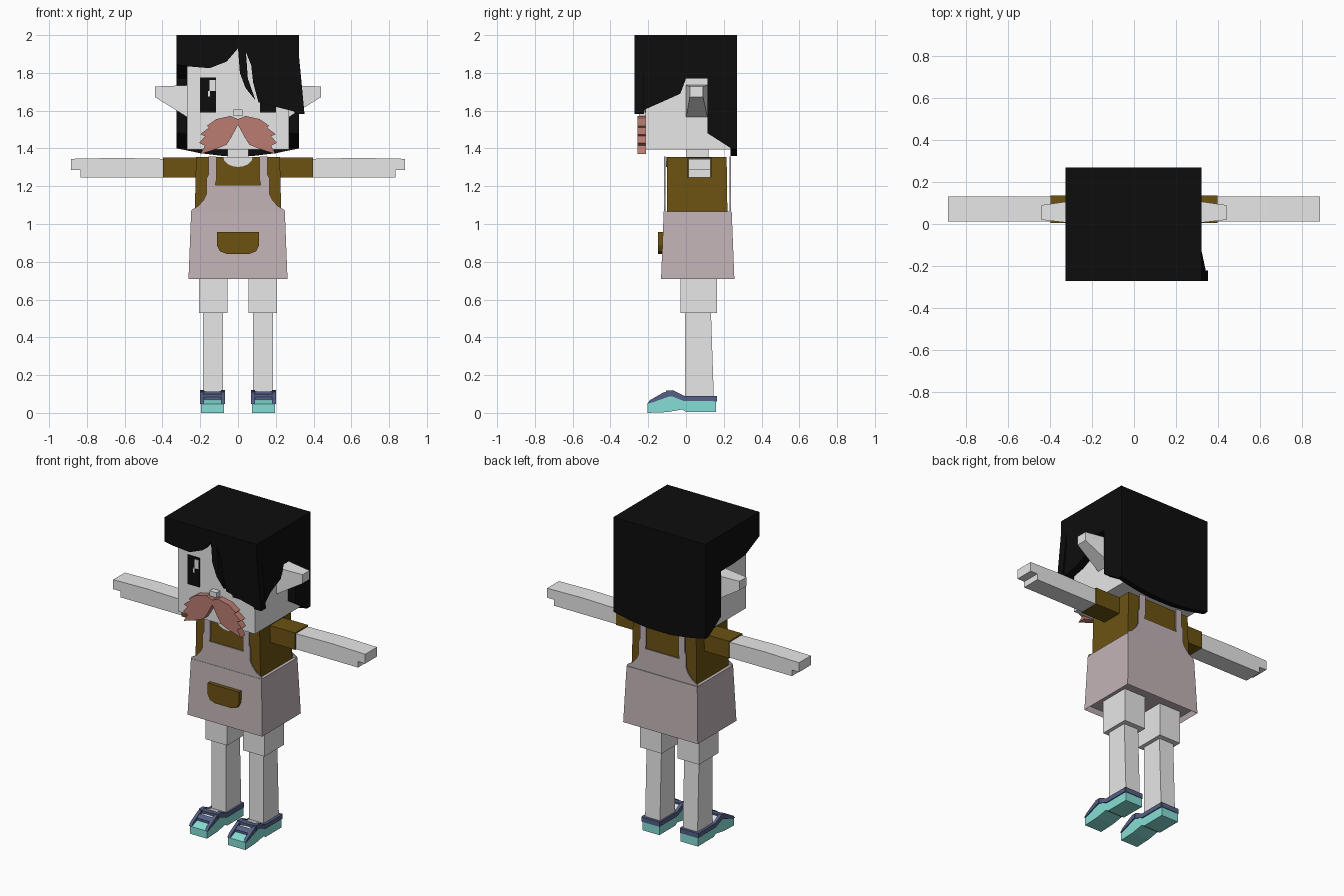
import bpy, bmesh, math

cube = bpy.data.objects.get("Cube")
if cube:
    bpy.data.objects.remove(cube, do_unlink=True)


def material(name, r, g, b):
    m = bpy.data.materials.new(name)
    m.use_nodes = True
    m.diffuse_color = (r, g, b, 1)
    bsdf = next(n for n in m.node_tree.nodes if n.type == 'BSDF_PRINCIPLED')
    bsdf.inputs["Base Color"].default_value = (r, g, b, 1)
    return m


SKIN = material("pale skin", .8, .8, .8)
WHITE = material("eye white", .95, .95, .95)
BLACK = material("black hair", .004, .004, .004)
BROWN = material("brown shirt", .15, .085, .006)
APRON = material("dusty apron", .54, .455, .475)
PINK = material("pink moustache", .49, .2, .165)
TEAL = material("teal sole", .24, .73, .67)
NAVY = material("navy trim", .09, .12, .24)


def loft(name, ring_a, ring_b, mat, mirror=False):
    """Solid between two matching rings of points."""
    bm = bmesh.new()
    a = [bm.verts.new(p) for p in ring_a]
    b = [bm.verts.new(p) for p in ring_b]
    bm.faces.new(a)
    bm.faces.new(b[::-1])
    n = len(a)
    for i in range(n):
        j = (i + 1) % n
        bm.faces.new((a[j], a[i], b[i], b[j]))
    bmesh.ops.recalc_face_normals(bm, faces=bm.faces)
    mesh = bpy.data.meshes.new(name)
    bm.to_mesh(mesh)
    bm.free()
    mesh.materials.append(mat)
    ob = bpy.data.objects.new(name, mesh)
    bpy.context.collection.objects.link(ob)
    if mirror:
        ob.modifiers.new("mirror", 'MIRROR')
    return ob


def prism(name, pts, axis, lo, hi, mat, mirror=False):
    """Flat profile extruded along an axis."""
    place = {'x': lambda p, d: (d, p[0], p[1]),
             'y': lambda p, d: (p[0], d, p[1]),
             'z': lambda p, d: (p[0], p[1], d)}[axis]
    return loft(name, [place(p, lo) for p in pts], [place(p, hi) for p in pts], mat, mirror)


def rect(x0, x1, y0, y1):
    return [(x0, y0), (x1, y0), (x1, y1), (x0, y1)]


def box(name, x0, x1, y0, y1, z0, z1, mat, mirror=False):
    return prism(name, rect(x0, x1, y0, y1), 'z', z0, z1, mat, mirror)


def taper(name, low, z0, high, z1, mat, mirror=False):
    return loft(name, [(x, y, z0) for x, y in rect(*low)],
                [(x, y, z1) for x, y in rect(*high)], mat, mirror)


def symmetric(half):
    """Complete a right-hand outline with its reflection."""
    return half + [(-x, z) for x, z in reversed(half) if x > 0]


# Head and neck
box("head", -.27, .27, -.215, .235, 1.395, 1.95, SKIN)
box("neck", -.055, .055, .0, .12, 1.33, 1.4, SKIN)
box("nose", -.025, .025, -.25, -.21, 1.572, 1.605, SKIN)
loft("ear", [(.26, .0, 1.56), (.26, .115, 1.56), (.26, .115, 1.735), (.26, .0, 1.735)],
     [(.44, .02, 1.672), (.44, .09, 1.672), (.44, .09, 1.728), (.44, .02, 1.728)], SKIN, True)

# Eyes
box("eye", .117, .2, -.221, -.214, 1.59, 1.775, BLACK, True)
box("eye_highlight", -.15, -.12, -.224, -.22, 1.705, 1.762, WHITE)
box("eye_glint", -.16, -.147, -.224, -.22, 1.675, 1.705, WHITE)

# Moustache
half = [(0, 1.525), (.035, 1.46), (.06, 1.42), (.12, 1.395), (.2, 1.37), (.175, 1.415),
        (.205, 1.43), (.175, 1.465), (.2, 1.475), (.155, 1.51), (.165, 1.52),
        (.115, 1.555), (.04, 1.572), (0, 1.555)]
m = prism("moustache", half, 'y', -.258, -.213, PINK, True)
m.modifiers["mirror"].use_clip = True

# Hair
box("hair_top", -.325, .322, -.27, .27, 1.94, 2, BLACK)
prism("hair_fringe", [(-.325, 2), (-.325, 1.845), (-.27, 1.835), (-.15, 1.825), (-.06, 1.86),
      (0, 1.93), (.01, 1.8), (.04, 1.72), (.092, 1.655), (.052, 1.77), (.042, 1.91),
      (.07, 1.84), (.08, 1.75), (.108, 1.645), (.2, 1.62), (.352, 1.583), (.322, 1.9),
      (.322, 2)], 'y', -.272, -.222, BLACK)
back_edge = [(.115, 1.77), (.115, 1.48), (.24, 1.4), (.27, 1.4), (.27, 2)]
prism("hair_side_right", [(-.27, 2), (-.27, 1.845), (-.13, 1.78), (0, 1.77)] + back_edge,
      'x', -.325, -.272, BLACK)
lock = prism("hair_side_left", [(-.27, 2), (-.27, 1.9), (-.27, 1.583), (-.13, 1.645),
             (-.03, 1.69), (0, 1.77)] + back_edge, 'x', .272, .322, BLACK)
for v in lock.data.vertices:  # flare of the long front lock
    if v.co.y < -.2 and v.co.z < 1.7:
        v.co.x += .03
prism("hair_back", symmetric([(.08, 1.36), (.2, 1.375), (.322, 1.4), (.322, 2)]),
      'y', .235, .27, BLACK)

# Shirt, sleeves and arms
taper("shirt", (-.23, .23, -.1, .22), 1.0, (-.222, .222, -.1, .215), 1.355, BROWN)
box("sleeve", .2, .398, .004, .136, 1.245, 1.353, BROWN, True)
prism("arm", [(.39, 1.247), (.835, 1.247), (.835, 1.285), (.885, 1.285), (.885, 1.345),
      (.64, 1.35), (.39, 1.345)], 'y', .012, .13, SKIN, True)
curve = [(.078 * math.cos(t * math.pi / 8), 1.355 - .053 * math.sin(t * math.pi / 8))
         for t in range(9)]
prism("neckline", curve, 'y', -.105, -.097, SKIN)

# Apron skirt with a hollow underside
skirt = taper("apron_skirt", (-.262, .262, -.132, .256), .71,
              (-.248, .248, -.118, .242), 1.065, APRON)
bm = bmesh.new()
bm.from_mesh(skirt.data)
bottom = min(bm.faces, key=lambda f: f.calc_center_median().z)
bmesh.ops.inset_region(bm, faces=[bottom], thickness=.018)
for v in bottom.verts:
    v.co.z += .03
bm.to_mesh(skirt.data)
bm.free()

# Apron bib and straps, front and back
bib = symmetric([(.25, 1.06), (.245, 1.075), (.21, 1.095), (.18, 1.13), (.167, 1.16),
                 (.167, 1.24), (.157, 1.26), (.157, 1.358), (.115, 1.358), (.115, 1.23),
                 (.12, 1.207)])
prism("bib_front", bib, 'y', -.116, -.109, APRON)
prism("bib_back", bib, 'y', .231, .238, APRON)
prism("pocket", symmetric([(.06, .842), (.095, .855), (.11, .885), (.11, .957)]),
      'y', -.147, -.12, BROWN)

# Legs
box("upper_leg", .055, .207, -.03, .165, .53, .75, SKIN, True)
taper("lower_leg", (.08, .184, -.005, .148), .06, (.08, .184, -.005, .132), .54, SKIN, True)

# Shoes
prism("shoe_sole", [(-.205, 0), (-.1, .004), (-.02, .018), (.0, .005), (.16, .005), (.16, .065),
      (-.01, .065), (-.08, .092), (-.17, .062), (-.205, .048)], 'x', .075, .195, TEAL, True)
prism("foot_top", [(-.14, .06), (.0, .06), (.0, .088), (-.065, .108), (-.13, .085)],
      'x', .09, .18, SKIN, True)
rim = [(-.205, .048), (-.19, .068), (-.12, .108), (-.07, .12), (-.01, .09), (.16, .09),
       (.16, .062), (-.01, .062), (-.08, .09), (-.17, .058)]
for side, x in (("inner", .069), ("outer", .181)):
    prism("shoe_rim_" + side, rim, 'x', x, x + .02, NAVY, True)
box("shoe_heel_band", .072, .198, .146, .164, .06, .09, NAVY, True)
prism("shoe_strap", [(-.155, .07), (-.125, .085), (-.125, .1), (-.155, .084)],
      'x', .075, .195, NAVY, True)
bow = [(.068, .088), (.12, .098), (.15, .098), (.202, .088), (.202, .118), (.15, .112),
       (.12, .112), (.068, .118)]
prism("shoe_bow", bow, 'y', -.105, -.075, NAVY, True)
